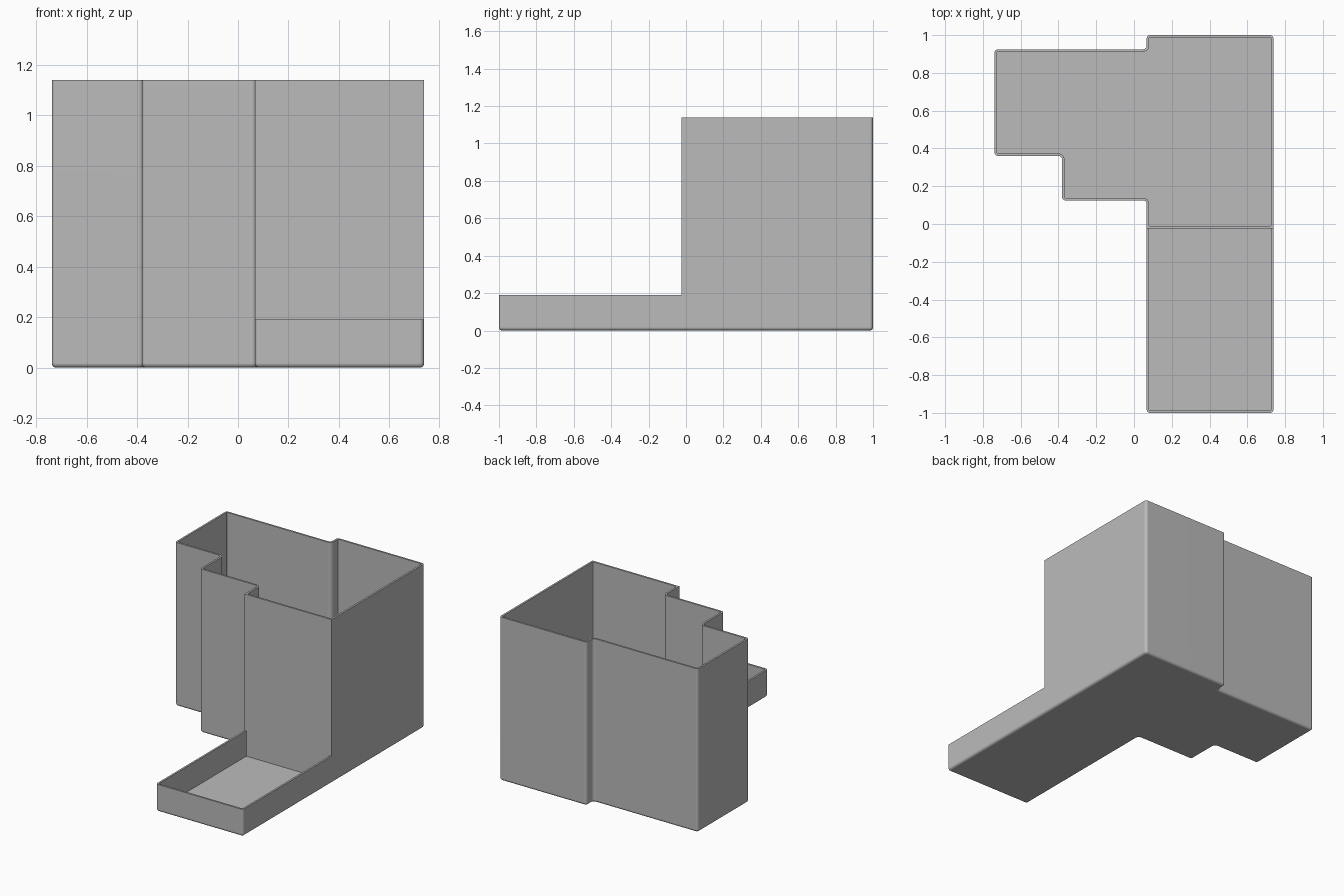
import bpy, bmesh, math
from mathutils import Vector

if "Cube" in bpy.data.objects:
    bpy.data.objects.remove(bpy.data.objects["Cube"])

WALL, RADIUS, SEGS = 0.013, 0.018, 5
TOP, TRAY_TOP, DIVIDER = 1.14, 0.19, -0.023

grey = bpy.data.materials.new("plain grey")
grey.diffuse_color = (0.5, 0.5, 0.5, 1)
grey.use_nodes = True
grey.node_tree.nodes["Principled BSDF"].inputs["Base Color"].default_value = grey.diffuse_color


def rounded(points, inset):
    """Filleted counter-clockwise outline, moved inwards by inset."""
    out, n = [], len(points)
    for i in range(n):
        p = Vector(points[i])
        a = (Vector(points[i - 1]) - p).normalized()
        b = (Vector(points[(i + 1) % n]) - p).normalized()
        convex = a.x * b.y - a.y * b.x < 0
        centre = p + (a + b) * RADIUS
        r = RADIUS - inset if convex else RADIUS + inset
        for k in range(SEGS + 1):
            t = math.pi / 2 * k / SEGS
            out.append(centre - (b * math.cos(t) + a * math.sin(t)) * r)
    return out


def loft(name, rings):
    """Closed solid from (outline, height) rings, bottom to top."""
    bm = bmesh.new()
    loops = [[bm.verts.new((p.x, p.y, z)) for p in pts] for pts, z in rings]
    n = len(loops[0])
    for lo, hi in zip(loops, loops[1:]):
        for i in range(n):
            j = (i + 1) % n
            bm.faces.new((lo[i], lo[j], hi[j], hi[i]))
    bm.faces.new(loops[0][::-1])
    bm.faces.new(loops[-1])
    bmesh.ops.recalc_face_normals(bm, faces=bm.faces)
    mesh = bpy.data.meshes.new(name)
    bm.to_mesh(mesh)
    bm.free()
    mesh.materials.append(grey)
    ob = bpy.data.objects.new(name, mesh)
    bpy.context.collection.objects.link(ob)
    return ob


def cut(target, cutter):
    mod = target.modifiers.new("cut", 'BOOLEAN')
    mod.operation, mod.solver, mod.object = 'DIFFERENCE', 'EXACT', cutter
    bpy.context.view_layer.objects.active = target
    bpy.ops.object.modifier_apply(modifier=mod.name)
    bpy.data.objects.remove(cutter)


def stepped_plan(front):
    return [(-.738, .36), (-.381, .36), (-.381, .125), (.067, .125),
            (.067, front), (.738, front), (.738, 1), (.067, 1),
            (.067, .925), (-.738, .925)]


# Outer body with rounded corners and rounded bottom edge
plan = stepped_plan(-1)
rings = []
for k in range(SEGS + 1):
    t = math.pi / 2 * k / SEGS
    inset = min(RADIUS * (1 - math.sin(t)), RADIUS - 0.001)
    rings.append((rounded(plan, inset), RADIUS * (1 - math.cos(t))))
body = loft("open_bin_with_tray", rings + [(rounded(plan, 0), TOP)])

# Lower the front to tray height
notch = [Vector(p) for p in ((-.2, -1.2), (1, -1.2), (1, DIVIDER), (-.2, DIVIDER))]
cut(body, loft("notch_cutter", [(notch, TRAY_TOP), (notch, TOP + .2)]))

# Hollow out the tall bin
inner = rounded(stepped_plan(DIVIDER), WALL)
cut(body, loft("bin_cutter", [(inner, WALL), (inner, TOP + .1)]))

# Hollow out the tray, leaving the dividing wall
back = DIVIDER + WALL + .0005
inner = rounded([(.067, -1), (.738, -1), (.738, back), (.067, back)], WALL)
cut(body, loft("tray_cutter", [(inner, WALL), (inner, TRAY_TOP + .0005)]))

# Smooth the fillets, keep the rims crisp
bpy.ops.object.select_all(action='DESELECT')
body.select_set(True)
bpy.context.view_layer.objects.active = body
bpy.ops.object.shade_smooth_by_angle(angle=math.radians(35))
weighted = body.modifiers.new("flat_walls", 'WEIGHTED_NORMAL')
weighted.keep_sharp = True
